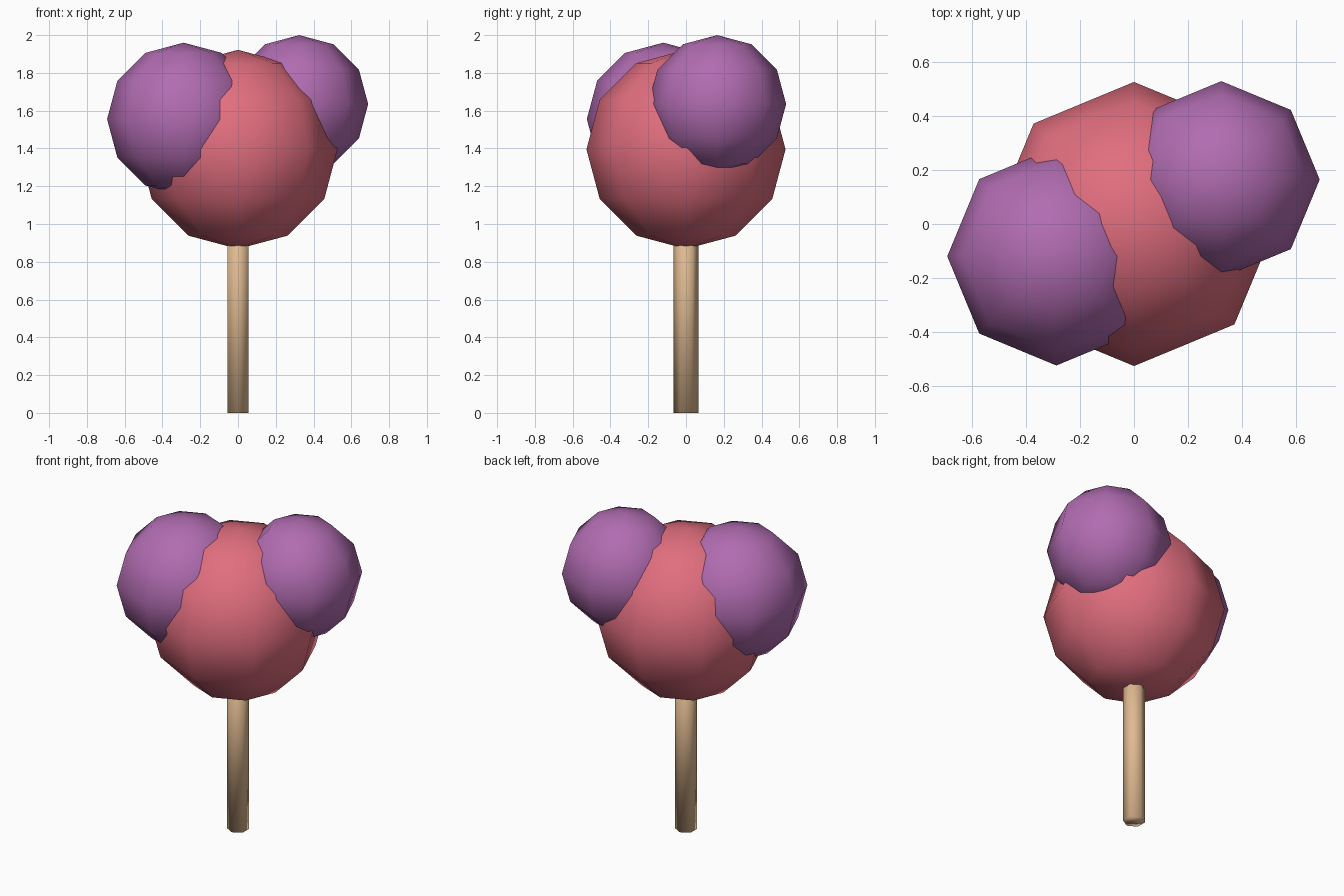
import bpy

cube = bpy.data.objects.get("Cube")
if cube:
    bpy.data.objects.remove(cube, do_unlink=True)


def make_material(name, rgb):
    mat = bpy.data.materials.new(name)
    mat.use_nodes = True
    colour = (*rgb, 1.0)
    mat.diffuse_color = colour
    mat.node_tree.nodes["Principled BSDF"].inputs["Base Color"].default_value = colour
    return mat


def finish(name, mat):
    obj = bpy.context.object
    obj.name = name
    obj.data.name = name
    obj.data.materials.append(mat)
    bpy.ops.object.shade_smooth()
    return obj


def foliage_ball(name, centre, radius, mat):
    bpy.ops.mesh.primitive_uv_sphere_add(
        segments=8, ring_count=6, radius=radius, location=centre)
    return finish(name, mat)


pink = make_material("coral pink", (0.75, 0.155, 0.21))
purple = make_material("orchid purple", (0.44, 0.15, 0.44))
wood = make_material("pale wood", (0.74, 0.49, 0.28))

# Six-sided trunk, running up into the crown
trunk_height = 1.2
bpy.ops.mesh.primitive_cylinder_add(
    vertices=6, radius=0.065, depth=trunk_height, location=(0, 0, trunk_height / 2))
finish("trunk", wood)

# Main crown and the two overlapping side clumps
foliage_ball("crown", (0, 0, 1.395), 0.527, pink)
foliage_ball("right_clump", (-0.288, -0.12, 1.555), 0.405, purple)
foliage_ball("left_clump", (0.324, 0.165, 1.635), 0.365, purple)
